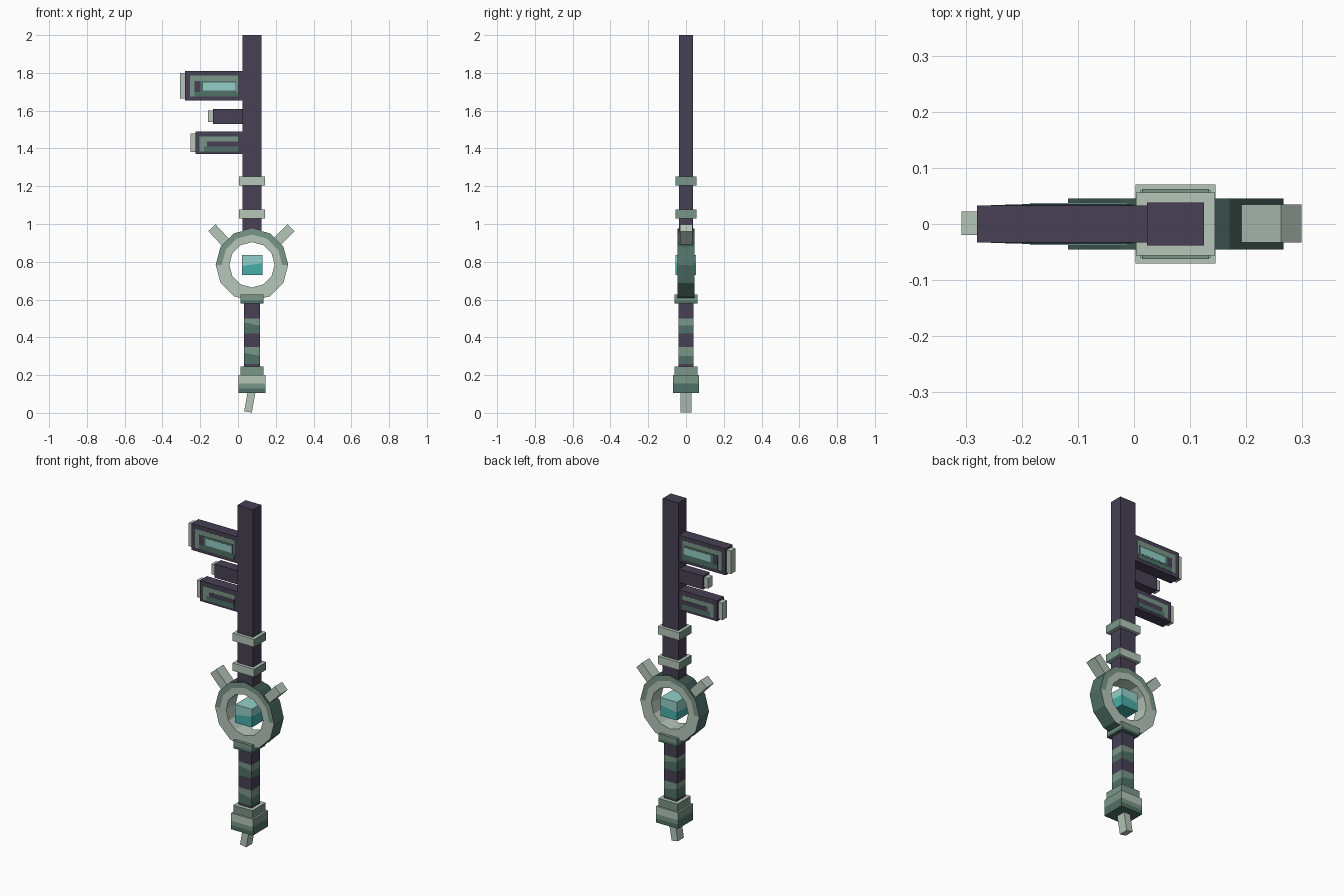
import bpy, bmesh, math
from mathutils import Matrix, Vector

default = bpy.data.objects.get("Cube")
if default:
    bpy.data.objects.remove(default)


def material(name, *rgb):
    """Make a flat material from 0-255 display values."""
    col = [((c / 255 + 0.055) / 1.055) ** 2.4 for c in rgb] + [1]
    m = bpy.data.materials.new(name)
    m.use_nodes = True
    m.diffuse_color = col
    m.node_tree.nodes["Principled BSDF"].inputs["Base Color"].default_value = col
    return m


PURPLE = material("dark purple", 71, 64, 84)
SAGE = material("pale sage", 181, 198, 186)
MID = material("mid green", 122, 150, 136)
DARK = material("dark green", 80, 113, 103)
DEEP = material("deep green", 60, 84, 77)
TEAL = material("teal", 72, 174, 168)
LIGHT_TEAL = material("light teal", 148, 207, 200)

CX = 0.074  # axis of the shaft


def finish(name, bm, mats, rule=None):
    """Turn a bmesh into an object, colouring faces by a rule."""
    bm.normal_update()
    if rule:
        for f in bm.faces:
            f.material_index = mats.index(rule(f.calc_center_median(), f.normal))
    me = bpy.data.meshes.new(name)
    bm.to_mesh(me)
    bm.free()
    for m in mats:
        me.materials.append(m)
    ob = bpy.data.objects.new(name, me)
    bpy.context.collection.objects.link(ob)


def box(name, x, y, z, mats, rule=None, cuts=(), tilt=0.0):
    """Box from (min, max) ranges; cuts are (height, slope) planes."""
    lo, hi = Vector((x[0], y[0], z[0])), Vector((x[1], y[1], z[1]))
    mid = (lo + hi) / 2
    bm = bmesh.new()
    bmesh.ops.create_cube(bm, size=1, matrix=Matrix.Translation(mid)
                          @ Matrix.Rotation(tilt, 4, 'Y')
                          @ Matrix.Diagonal((*(hi - lo), 1)))
    for height, slope in cuts:
        bmesh.ops.bisect_plane(bm, geom=bm.verts[:] + bm.edges[:] + bm.faces[:],
                               plane_co=(CX, 0, height), plane_no=(slope, 0, 1))
    finish(name, bm, mats, rule)


def collar(name, half_x, half_y, z, mats, rule=None, cuts=()):
    box(name, (CX - half_x, CX + half_x), (-half_y, half_y), z, mats, rule, cuts)


# Blade shaft
collar("shaft", 0.051, 0.038, (0.93, 2.0), [PURPLE])


# Pale collars on the shaft, greener on the ends
def collar_rule(c, n):
    return MID if abs(n.x) > 0.5 else SAGE


for name, z in (("upper_shaft_collar", 1.205), ("lower_shaft_collar", 1.03)):
    collar(name, 0.07, 0.056, (z, z + 0.046), [SAGE, MID], collar_rule)

# Teeth with pale tips
for name, left, z0, z1, half in (
        ("upper_tooth", -0.28, 1.655, 1.81, 0.033),
        ("middle_tooth", -0.132, 1.53, 1.61, 0.03),
        ("lower_tooth", -0.225, 1.37, 1.49, 0.033)):
    box(name, (left, 0.03), (-half, half), (z0, z1), [PURPLE])
    box(name + "_tip", (left - 0.027, left), (-0.02, 0.022),
        (z0 + 0.01, z1 - 0.01), [SAGE])

# Layered inlay plates on both sides of the large teeth
inlays = (
    ("upper_frame", -0.255, 0.0, 1.675, 1.786, 1, MID),
    ("upper_frame_shade", -0.23, 0.0, 1.675, 1.70, 2, DARK),
    ("upper_recess", -0.23, -0.01, 1.70, 1.758, 2, PURPLE),
    ("upper_recess_rim", -0.20, -0.01, 1.70, 1.758, 3, DARK),
    ("upper_glow", -0.185, -0.012, 1.708, 1.748, 4, LIGHT_TEAL),
    ("lower_frame", -0.203, 0.0, 1.384, 1.463, 1, MID),
    ("lower_frame_shade", -0.18, 0.0, 1.384, 1.41, 2, DARK),
    ("lower_recess", -0.165, 0.0, 1.41, 1.437, 2, PURPLE),
)
for name, x0, x1, z0, z1, layer, mat in inlays:
    for side, s in (("front", -1), ("back", 1)):
        y = sorted((s * 0.032, s * (0.033 + 0.001 * layer)))
        box(f"{name}_{side}", (x0, x1), y, (z0, z1), [mat])

# Twelve-sided ring: each row is a (radius, y) loop of its cross-section
RING_Z, SIDES = 0.784, 12
profile = [(0.12, -0.045), (0.16, -0.045), (0.192, -0.045),
           (0.192, 0.045), (0.16, 0.045), (0.12, 0.045)]
bm = bmesh.new()
loops = []
for r, y in profile:
    loops.append([bm.verts.new((CX + r * math.cos(2 * math.pi * i / SIDES), y,
                                RING_Z + r * math.sin(2 * math.pi * i / SIDES)))
                  for i in range(SIDES)])
for a, b in zip(loops, loops[1:] + loops[:1]):
    for i in range(SIDES):
        j = (i + 1) % SIDES
        bm.faces.new((a[i], a[j], b[j], b[i]))
bmesh.ops.recalc_face_normals(bm, faces=bm.faces[:])


def ring_rule(c, n):
    r = math.hypot(c.x - CX, c.z - RING_Z)
    if abs(n.y) < 0.5:
        if r < 0.14:
            return SAGE
        return DEEP if c.z > RING_Z + 0.08 else DARK
    return MID if r > 0.15 and c.z > RING_Z else SAGE


finish("ring", bm, [SAGE, MID, DARK, DEEP], ring_rule)

# Horns on the ring
for name, tip_x, angle in (("left_horn", 0.28, 45), ("right_horn", -0.138, -43)):
    a = math.radians(angle)
    x = tip_x - 0.06 * math.sin(a)
    z = 0.98 - 0.06 * math.cos(a)
    box(name, (x - 0.026, x + 0.026), (-0.033, 0.035), (z - 0.06, z + 0.06),
        [SAGE], tilt=a)

# Floating gem, lighter on its upper half
box("gem", (0.021, 0.129), (-0.056, 0.054), (0.73, 0.837), [TEAL, LIGHT_TEAL],
    lambda c, n: LIGHT_TEAL if c.z > 0.785 else TEAL, [(0.785, -0.15)])

# Grip with green wrapped bands, listed by their upper edges
bands = [(0.26, PURPLE), (0.31, DARK), (0.35, MID), (0.42, PURPLE),
         (0.47, DARK), (0.50, MID)]


def grip_rule(c, n):
    return next((mat for top, mat in bands if c.z < top), PURPLE)


collar("grip", 0.042, 0.04, (0.22, 0.61), [PURPLE, DARK, MID], grip_rule,
       [(top, 0.2 if mat is DARK else 0) for top, mat in bands])

# Guard collar beneath the ring
collar("guard_collar", 0.06, 0.062, (0.58, 0.626), [MID, DARK],
       lambda c, n: DARK if c.z < 0.595 else MID, [(0.595, 0)])

# Stepped pommel and its crooked peg
collar("pommel_step", 0.062, 0.061, (0.195, 0.246), [MID, SAGE],
       lambda c, n: SAGE if n.z > 0.5 else MID)


def pommel_rule(c, n):
    if c.z < 0.135:
        return DARK
    if abs(n.x) > 0.5:
        return MID if c.z > 0.15 else DARK
    return SAGE if c.z > 0.15 else MID


collar("pommel", 0.071, 0.07, (0.105, 0.2), [SAGE, MID, DARK], pommel_rule,
       [(0.13, 0), (0.155, 0)])
box("pommel_peg", (0.043, 0.084), (-0.028, 0.028), (0.004, 0.124), [SAGE],
    tilt=math.radians(10))
